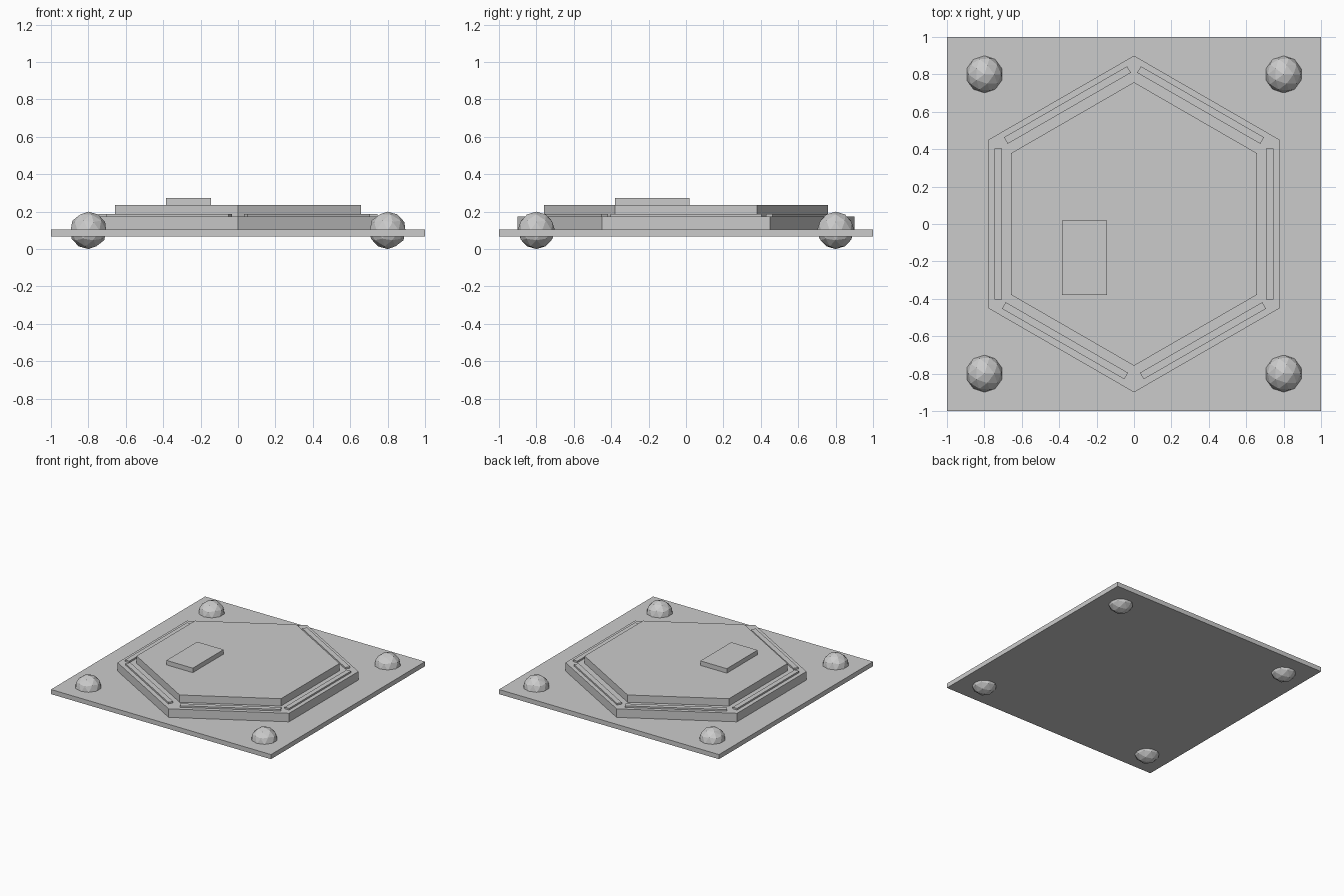
import bpy
import math

if "Cube" in bpy.data.objects:
    bpy.data.objects.remove(bpy.data.objects["Cube"], do_unlink=True)

# Single light grey material
grey = bpy.data.materials.new("light_grey")
grey.use_nodes = True
colour = (0.6, 0.6, 0.6, 1)
grey.diffuse_color = colour
grey.node_tree.nodes["Principled BSDF"].inputs["Base Color"].default_value = colour


def finish(name):
    obj = bpy.context.object
    obj.name = name
    obj.data.materials.append(grey)
    return obj


def box(name, centre, size, z0, z1, angle=0):
    """Flat box between two heights, turned about z."""
    bpy.ops.mesh.primitive_cube_add(size=1, location=(*centre, (z0 + z1) / 2))
    obj = finish(name)
    obj.scale = (*size, z1 - z0)
    obj.rotation_euler.z = math.radians(angle)


def hexagon(name, radius, z0, z1):
    """Six-sided slab with corners pointing front and back."""
    bpy.ops.mesh.primitive_cylinder_add(
        vertices=6, radius=radius, depth=z1 - z0, location=(0, 0, (z0 + z1) / 2))
    finish(name)


# Base plate and stacked hexagonal tiers
PLATE, TIER, TOP = 0.105, 0.175, 0.235
box("base_plate", (0, 0), (2, 2), 0.067, PLATE)
hexagon("lower_tier", 0.9, PLATE, TIER)
hexagon("upper_tier", 0.758, TIER, TOP)

# Raised panel on the upper tier
box("raised_panel", (-0.265, -0.18), (0.24, 0.4), TOP, 0.272)

# Trim strips along the six edges of the lower tier
for side, label in ((1, "left"), (-1, "right")):
    box(label + "_strip", (side * 0.726, 0), (0.04, 0.805), TIER, 0.188)
    box("back_" + label + "_strip", (side * 0.356, 0.636), (0.76, 0.04),
        TIER, 0.188, -30 * side)
    box("front_" + label + "_strip", (side * 0.369, -0.624), (0.755, 0.04),
        TIER, 0.188, 30 * side)

# Faceted corner balls passing through the plate
for x, x_label in ((0.8, "left"), (-0.8, "right")):
    for y, y_label in ((0.8, "back"), (-0.8, "front")):
        bpy.ops.mesh.primitive_ico_sphere_add(
            subdivisions=2, radius=0.1, location=(x, y, 0.1))
        finish(y_label + "_" + x_label + "_ball")
